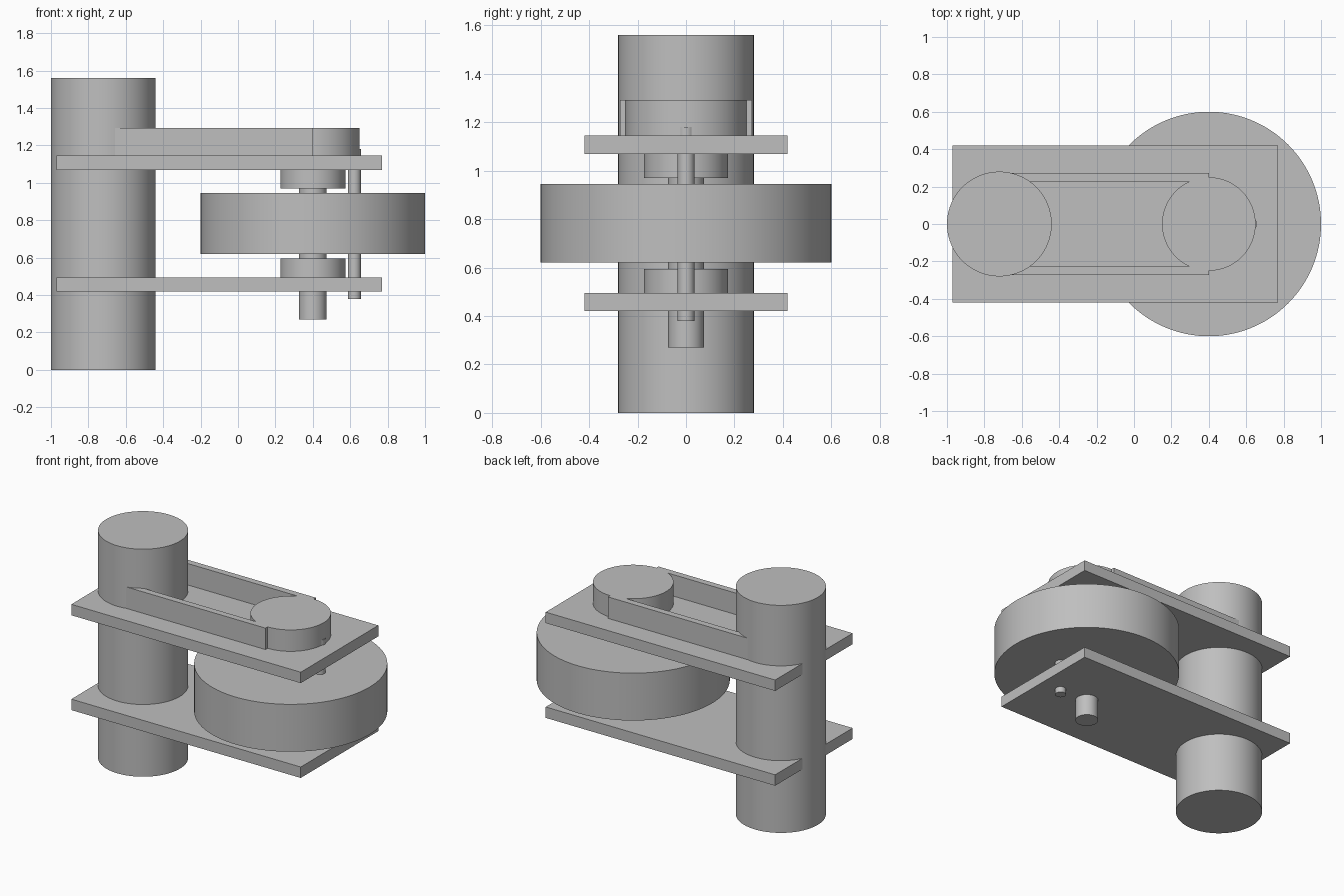
import bpy

old = bpy.data.objects.get("Cube")
if old:
    bpy.data.objects.remove(old, do_unlink=True)

grey = bpy.data.materials.new("plain_grey")
grey.use_nodes = True
grey.diffuse_color = (0.52, 0.52, 0.52, 1)
grey.node_tree.nodes["Principled BSDF"].inputs["Base Color"].default_value = (0.52, 0.52, 0.52, 1)


def cylinder(name, x, radius, bottom, top, sides=96):
    bpy.ops.mesh.primitive_cylinder_add(
        vertices=sides, radius=radius, depth=top - bottom,
        location=(x, 0, (bottom + top) / 2))
    obj = bpy.context.object
    obj.name = name
    obj.data.materials.append(grey)
    bpy.ops.object.shade_smooth_by_angle()
    return obj


def block(name, x0, x1, y0, y1, z0, z1):
    bpy.ops.mesh.primitive_cube_add(
        size=1, location=((x0 + x1) / 2, (y0 + y1) / 2, (z0 + z1) / 2))
    obj = bpy.context.object
    obj.name = name
    obj.scale = (x1 - x0, y1 - y0, z1 - z0)
    bpy.ops.object.transform_apply(location=False, rotation=False, scale=True)
    obj.data.materials.append(grey)
    return obj


POST_X, WHEEL_X = -0.72, 0.4

# Upright post and the two plates it carries
cylinder("post", POST_X, 0.28, 0, 1.56)
for name, z in (("lower_plate", 0.42), ("upper_plate", 1.07)):
    block(name, -0.97, 0.77, -0.42, 0.42, z, z + 0.075)

# Wheel on its axle, with a bearing against each plate
cylinder("wheel", WHEEL_X, 0.6, 0.62, 0.945, 128)
cylinder("axle", WHEEL_X, 0.074, 0.27, 1.1, 48)
cylinder("lower_bearing", WHEEL_X, 0.174, 0.495, 0.595, 64)
cylinder("upper_bearing", WHEEL_X, 0.174, 0.97, 1.07, 64)

# Locking pin
cylinder("pin", 0.622, 0.035, 0.38, 1.18, 32)

# Pulley and the two belt runs reaching back to the post
cylinder("pulley", WHEEL_X, 0.25, 1.145, 1.292)
for name, side in (("left_belt", 1), ("right_belt", -1)):
    edges = sorted((side * 0.228, side * 0.273))
    block(name, POST_X, WHEEL_X, edges[0], edges[1], 1.145, 1.292)
